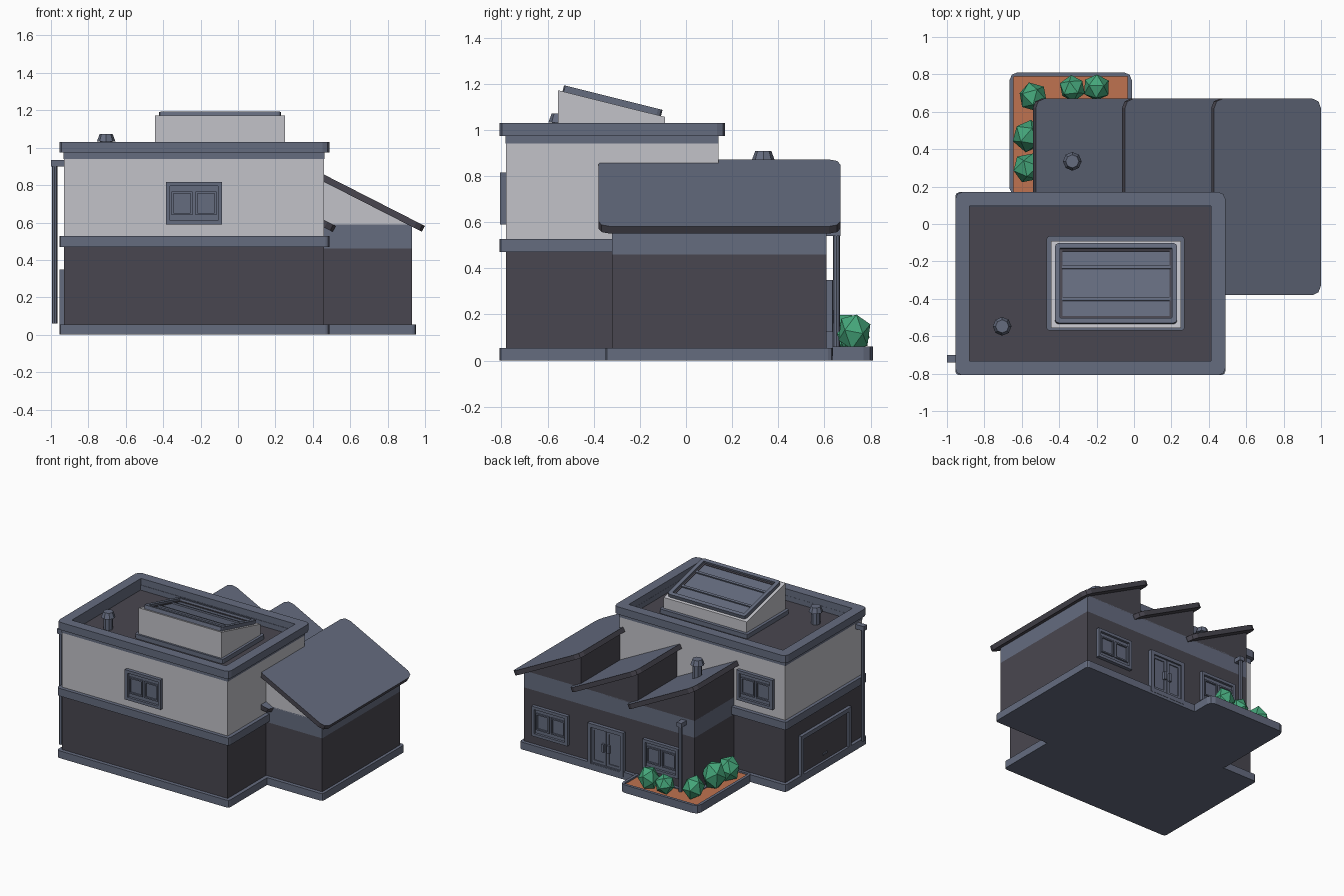
import bpy, bmesh, math
from mathutils import Matrix, Vector

if "Cube" in bpy.data.objects:
    bpy.data.objects.remove(bpy.data.objects["Cube"])

def material(name, col):
    m = bpy.data.materials.new(name)
    m.diffuse_color = (*col, 1)
    m.use_nodes = True
    m.node_tree.nodes["Principled BSDF"].inputs["Base Color"].default_value = m.diffuse_color
    return m

SLATE = material("slate", (0.130, 0.150, 0.213))
DARK = material("charcoal", (0.066, 0.062, 0.080))
LIGHT = material("light_grey", (0.54, 0.54, 0.58))
SOIL = material("terracotta", (0.52, 0.17, 0.08))
GREEN = material("leaf_green", (0.06, 0.39, 0.20))
I = Matrix.Identity(4)

def finish(name, bm, mats, rule=None, mtx=I):
    bmesh.ops.recalc_face_normals(bm, faces=bm.faces[:])
    bm.normal_update()
    if rule:
        for f in bm.faces:
            f.material_index = rule(f.normal)
    bm.transform(mtx)
    me = bpy.data.meshes.new(name)
    bm.to_mesh(me)
    bm.free()
    for m in mats:
        me.materials.append(m)
    ob = bpy.data.objects.new(name, me)
    bpy.context.collection.objects.link(ob)
    return ob

def outline(x0, x1, y0, y1, r, n=2):
    """Rectangle outline with rounded corners."""
    if r <= 0:
        return [(x0, y0), (x1, y0), (x1, y1), (x0, y1)]
    pts = []
    for k, (cx, cy) in enumerate(((x1 - r, y1 - r), (x0 + r, y1 - r), (x0 + r, y0 + r), (x1 - r, y0 + r))):
        for j in range(n + 1):
            a = math.pi / 2 * (k + j / n)
            pts.append((cx + r * math.cos(a), cy + r * math.sin(a)))
    return pts

def block(name, rect, z0, z1, mat, r=0, mtx=I, rule=None):
    """Extruded rectangle."""
    mats = mat if isinstance(mat, list) else [mat]
    bm = bmesh.new()
    pts = outline(*rect, r)
    a = [bm.verts.new((x, y, z0)) for x, y in pts]
    b = [bm.verts.new((x, y, z1)) for x, y in pts]
    bm.faces.new(a)
    bm.faces.new(b)
    for i in range(len(a)):
        j = (i + 1) % len(a)
        bm.faces.new((a[i], a[j], b[j], b[i]))
    return finish(name, bm, mats, rule, mtx)

def ring(name, rect, w, z0, z1, mat, r=0.0, mtx=I):
    """Rectangular frame of border width w."""
    x0, x1, y0, y1 = rect
    outer = outline(x0, x1, y0, y1, r)
    inner = outline(x0 + w, x1 - w, y0 + w, y1 - w, 0.002 if r else 0)
    bm = bmesh.new()
    loops = [[bm.verts.new((x, y, z)) for x, y in p]
             for p, z in ((outer, z0), (outer, z1), (inner, z1), (inner, z0))]
    n = len(outer)
    for k in range(4):
        p, q = loops[k], loops[(k + 1) % 4]
        for i in range(n):
            j = (i + 1) % n
            bm.faces.new((p[i], p[j], q[j], q[i]))
    return finish(name, bm, [mat], None, mtx)

def wall_frame(x, y, z, out):
    """Local axes on a wall: x along it, y up, z outward."""
    o = Vector(out)
    up = Vector((0, 0, 1))
    u = up.cross(o)
    m = Matrix((u, up, o)).transposed().to_4x4()
    m.translation = (x, y, z)
    return m

def window(name, x, y, z, out):
    m = wall_frame(x, y, z, out)
    ring(name + "_frame", (-0.15, 0.15, -0.113, 0.113), 0.022, -0.01, 0.026, SLATE, 0, m)
    block(name + "_glass", (-0.13, 0.13, -0.1, 0.1), -0.01, 0.008, SLATE, 0, m)
    for i, cx in enumerate((-0.064, 0.064)):
        ring(f"{name}_sash_{i}", (cx - 0.056, cx + 0.056, -0.062, 0.062), 0.01, 0, 0.02, SLATE, 0, m)

def vent(name, x, y, z0, z1):
    c = lambda r: (x - r, x + r, y - r, y + r)
    block(name + "_stem", c(0.033), z0, z1 - 0.035, SLATE, 0.033)
    cap = block(name + "_cap", c(0.05), z1 - 0.04, z1, SLATE, 0.05)
    for v in cap.data.vertices:          # tapered top
        if v.co.z > z1 - 0.01:
            v.co.x = x + (v.co.x - x) * 0.7
            v.co.y = y + (v.co.y - y) * 0.7

# main building
MAIN = (-0.93, 0.46, -0.78, 0.14)
TRIM = (-0.955, 0.488, -0.808, 0.17)
block("main_base", TRIM, 0, 0.055, SLATE, 0.02)
block("main_lower_walls", MAIN, 0.05, 0.48, DARK)
block("main_band", TRIM, 0.47, 0.528, SLATE, 0.02)
block("main_upper_walls", MAIN, 0.52, 0.942, [LIGHT, DARK], rule=lambda n: int(n.z > 0.5))
ring("main_cornice", (-0.932, 0.462, -0.782, 0.142), 0.05, 0.94, 0.98, SLATE)
ring("main_parapet", TRIM, 0.075, 0.973, 1.03, SLATE, 0.035)
vent("main_vent", -0.705, -0.547, 0.93, 1.072)

# skylight on the main roof
block("skylight_curb", (-0.468, 0.27, -0.57, -0.065), 0.93, 0.975, SLATE, 0.015)
box = block("skylight_box", (-0.445, 0.25, -0.555, -0.09), 0.96, 1.11, LIGHT)
for v in box.data.vertices:
    if v.co.z > 1.0:
        v.co.z = 1.172 if v.co.y < -0.3 else 1.056
tilt = Matrix.Translation((-0.096, -0.322, 1.113)) @ Matrix.Rotation(math.radians(-14), 4, 'X')
ring("skylight_frame", (-0.327, 0.327, -0.22, 0.22), 0.028, -0.01, 0.028, SLATE, 0.02, tilt)
ring("skylight_seal", (-0.3, 0.3, -0.193, 0.193), 0.014, -0.005, 0.012, DARK, 0, tilt)
block("skylight_glass", (-0.3, 0.3, -0.195, 0.195), -0.01, 0.008, SLATE, 0, tilt)
for i, py in enumerate((-0.085, 0.09)):
    block(f"skylight_bar_{i}", (-0.29, 0.29, py - 0.009, py + 0.009), 0, 0.018, SLATE, 0, tilt)

# wing with sawtooth roof
WING = (-0.5, 0.93, -0.32, 0.61)
block("wing_base", (-0.525, 0.952, -0.348, 0.636), 0, 0.055, SLATE, 0.02)
block("wing_walls", WING, 0.05, 0.46, DARK)
block("wing_band", WING, 0.46, 0.588, SLATE)
PITCH = 0.477
for i in range(3):
    x0 = -0.5 + PITCH * i
    tooth = block(f"roof_tooth_{i}", (x0, x0 + PITCH - 0.001, -0.32, 0.61), 0.58, 0.7,
                  [DARK, LIGHT], rule=lambda n: int(n.y < -0.5))
    for v in tooth.data.vertices:
        if v.co.z > 0.65:
            v.co.z = 0.838 if v.co.x < x0 + 0.1 else 0.597
    m = Matrix.Translation((x0 - 0.025, 0.145, 0.872)) @ Matrix.Rotation(math.radians(27), 4, 'Y')
    block(f"roof_panel_{i}", (0, 0.64, -0.525, 0.525), -0.035, 0, [DARK, SLATE], 0.05, m,
          lambda n: int(n.z > 0.5))
vent("wing_vent", -0.33, 0.335, 0.74, 0.908)

# windows
window("front_window", -0.235, -0.78, 0.703, (0, -1, 0))
window("main_back_window", -0.69, 0.14, 0.703, (0, 1, 0))
window("wing_window_left", 0.70, 0.61, 0.237, (0, 1, 0))
window("wing_window_right", -0.23, 0.61, 0.237, (0, 1, 0))

# double entrance door
d = wall_frame(0.23, 0.61, 0.05, (0, 1, 0))
ring("door_frame", (-0.15, 0.15, -0.03, 0.3), 0.028, -0.01, 0.028, SLATE, 0, d)
for s in (-1, 1):
    x0, x1 = sorted((s * 0.003, s * 0.124))
    block("door_leaf", (x0, x1, 0, 0.275), -0.01, 0.008, SLATE, 0, d)
    ring("door_leaf_border", (x0, x1, 0.006, 0.272), 0.02, 0, 0.015, SLATE, 0, d)
    x0, x1 = sorted((s * 0.012, s * 0.032))
    block("door_handle", (x0, x1, 0.11, 0.17), 0.01, 0.03, SLATE, 0, d)

# garage door on the left side
g = wall_frame(-0.93, -0.32, 0.05, (-1, 0, 0))
ring("garage_frame", (-0.3, 0.3, -0.03, 0.3), 0.03, -0.01, 0.025, SLATE, 0, g)
block("garage_door", (-0.275, 0.275, 0, 0.275), -0.01, 0.006, DARK, 0, g)
block("garage_handle", (-0.025, 0.025, 0.05, 0.062), 0, 0.014, SLATE, 0, g)

# drainpipes
block("main_drainpipe", (-0.995, -0.965, -0.735, -0.705), 0.06, 0.92, SLATE, 0.015)
block("main_drain_elbow", (-1.0, -0.92, -0.74, -0.70), 0.9, 0.935, SLATE)
block("wing_drainpipe", (-0.425, -0.395, 0.637, 0.667), 0.04, 0.56, SLATE, 0.015)
block("wing_drain_elbow", (-0.43, -0.39, 0.6, 0.67), 0.54, 0.572, SLATE)

# planter with bushes
PLANT = (-0.665, -0.012, 0.15, 0.81)
block("planter_base", PLANT, 0, 0.035, SLATE, 0.04)
ring("planter_rim", PLANT, 0.022, 0.03, 0.06, SLATE, 0.04)
block("planter_soil", (-0.648, -0.03, 0.165, 0.792), 0.03, 0.048, SOIL)
BUSHES = [(-0.54, 0.68, 0.08, 0.16), (-0.33, 0.725, 0.072, 0.13), (-0.2, 0.73, 0.075, 0.16),
          (-0.565, 0.47, 0.088, 0.2), (-0.57, 0.3, 0.082, 0.17)]
for i, (x, y, r, h) in enumerate(BUSHES):
    bm = bmesh.new()
    bmesh.ops.create_icosphere(bm, subdivisions=1, radius=1.0)
    m = (Matrix.Translation((x, y, 0.043 + h / 2)) @ Matrix.Diagonal((r, r, h / 2 * 1.12, 1))
         @ Matrix.Rotation(0.9 * i, 4, 'Z') @ Matrix.Rotation(math.radians(31.7), 4, 'X'))
    finish(f"bush_{i}", bm, [GREEN], None, m)
